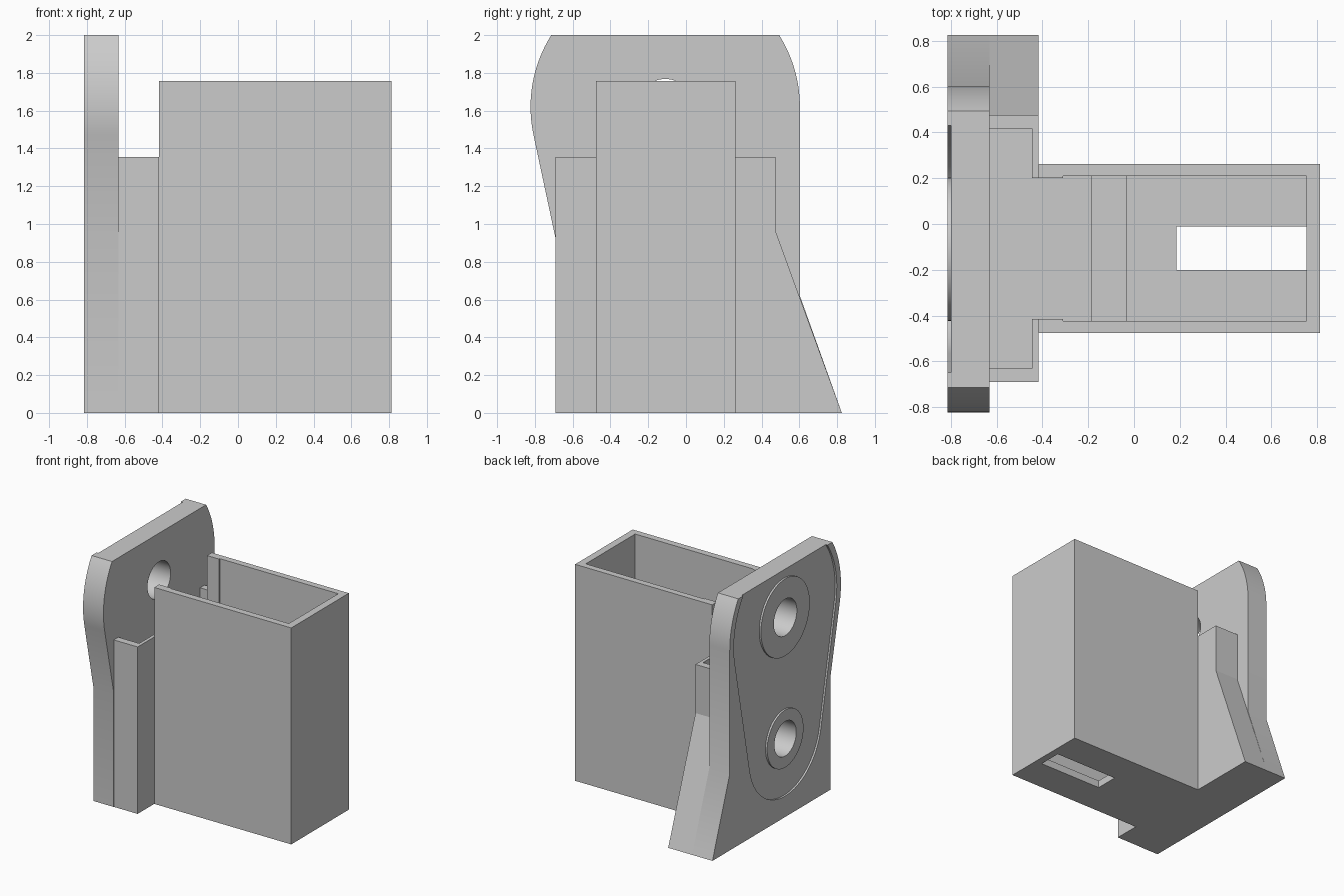
import bpy
import bmesh
from math import sin, cos, asin, pi

if "Cube" in bpy.data.objects:
    bpy.data.objects.remove(bpy.data.objects["Cube"])

grey = bpy.data.materials.new("plain grey")
grey.use_nodes = True
GREY = (0.6, 0.6, 0.6, 1)
grey.diffuse_color = GREY
grey.node_tree.nodes["Principled BSDF"].inputs["Base Color"].default_value = GREY


def extrude_x(name, profile, x0, x1):
    """Solid made by sweeping a (y, z) profile along x."""
    bm = bmesh.new()
    face = bm.faces.new([bm.verts.new((x0, y, z)) for y, z in profile])
    swept = bmesh.ops.extrude_face_region(bm, geom=[face])["geom"]
    moved = [v for v in swept if isinstance(v, bmesh.types.BMVert)]
    bmesh.ops.translate(bm, verts=moved, vec=(x1 - x0, 0, 0))
    bmesh.ops.recalc_face_normals(bm, faces=bm.faces)
    mesh = bpy.data.meshes.new(name)
    bm.to_mesh(mesh)
    bm.free()
    mesh.materials.append(grey)
    obj = bpy.data.objects.new(name, mesh)
    bpy.context.collection.objects.link(obj)
    return obj


def block(name, x0, x1, y0, y1, z0, z1):
    return extrude_x(name, [(y0, z0), (y1, z0), (y1, z1), (y0, z1)], x0, x1)


def arc(z, r, a0, a1, n=32):
    """Arc about the hole axis; angle 0 points to +y, pi/2 up."""
    angles = [a0 + (a1 - a0) * i / n for i in range(n + 1)]
    return [(AXIS_Y + r * cos(a), z + r * sin(a)) for a in angles]


def disc(name, z, r, x0, x1):
    return extrude_x(name, arc(z, r, 0, 2 * pi, 64)[:-1], x0, x1)


def cut(obj, *cutters):
    for cutter in cutters:
        mod = obj.modifiers.new("cut", "BOOLEAN")
        mod.operation = "DIFFERENCE"
        mod.solver = "EXACT"
        mod.object = cutter
        bpy.context.view_layer.objects.active = obj
        bpy.ops.object.modifier_apply(modifier=mod.name)
        bpy.data.objects.remove(cutter)


AXIS_Y, TOP_Z, LOW_Z = -0.11, 1.62, 0.635
OUT, IN, JOIN = -0.815, -0.632, -0.418   # plate faces and box joint along x
FLOOR = 0.06

# Mounting plate: rounded head, tapered front side, sloped foot at the back
head_r = 0.713
top_angle = asin((2 - TOP_Z) / head_r)
outline = [(-0.692, 0), (0.825, 0), (0.603, 0.62)]
outline += arc(TOP_Z, head_r, 0, top_angle, 16)
outline += arc(TOP_Z, head_r, pi - top_angle, pi + 0.21, 24)
outline += [(-0.692, 0.93)]
plate = extrude_x("mounting_plate", outline, OUT, IN)

# Shallow teardrop recess around two raised bosses, with a hole in each
big_r, small_r = 0.66, 0.465
lean = asin((big_r - small_r) / (TOP_Z - LOW_Z))
teardrop = arc(TOP_Z, big_r, -lean, pi + lean, 48) + arc(LOW_Z, small_r, pi + lean, 2 * pi - lean)
recess = extrude_x("recess_cutter", teardrop, OUT - 0.05, OUT + 0.015)
cut(recess, disc("upper_boss", TOP_Z, 0.313, -1, 0), disc("lower_boss", LOW_Z, 0.233, -1, 0))
cut(plate, recess, disc("upper_hole", TOP_Z, 0.148, -1, 0), disc("lower_hole", LOW_Z, 0.14, -1, 0))

# Bracket joining plate and box, hollow, with a sloped rear buttress
bracket = extrude_x("bracket", [(-0.69, 0), (0.825, 0), (0.475, 0.96), (0.475, 1.355), (-0.69, 1.355)], IN, JOIN)
cut(bracket,
    block("channel", IN - 0.05, -0.445, -0.632, 0.417, FLOOR, 2),
    block("passage", -0.5, JOIN + 0.1, -0.415, 0.2, FLOOR, 2))

# Open-topped box with a narrower mouth and a slot through the floor
box = block("box", JOIN, 0.812, -0.477, 0.262, 0, 1.757)
cut(box,
    block("cavity", -0.31, 0.753, -0.423, 0.21, FLOOR, 2),
    block("mouth", JOIN - 0.1, -0.2, -0.415, 0.2, FLOOR, 2),
    block("slot", 0.185, 0.753, -0.2, -0.01, -0.1, 0.2))

# Low rib across the box floor
block("floor_rib", -0.188, -0.03, -0.423, 0.21, FLOOR - 0.01, FLOOR + 0.05)

# Smooth the curved walls, keep the edges sharp
bpy.ops.object.select_all(action="DESELECT")
plate.select_set(True)
bpy.context.view_layer.objects.active = plate
bpy.ops.object.shade_smooth_by_angle(angle=0.4)
